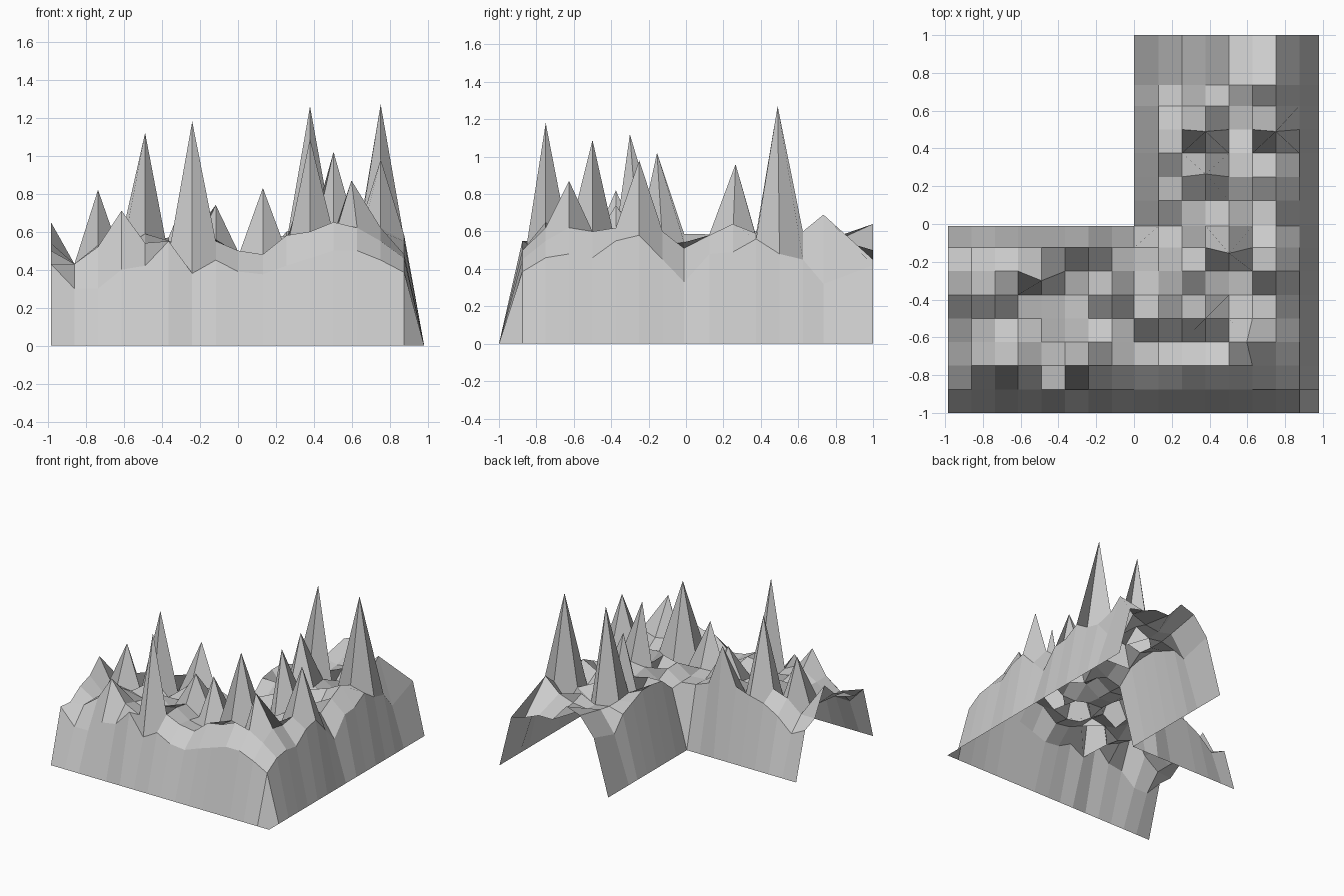
import bpy, bmesh, random

if "Cube" in bpy.data.objects:
    bpy.data.objects.remove(bpy.data.objects["Cube"])

random.seed(11)
NX, NY = 16, 15

# Grid lines in plan
xs = [-0.985 + 0.124 * i for i in range(NX)] + [0.98]
xs[8] = 0.0
ys = [-1 + 0.125 * j for j in range(14)] + [0.735, 1.0]
ys[8] = -0.01

# Height profiles just inside the borders
front = [.43, .30, .30, .40, .42, .55, .38, .45, .39, .375, .42, .46, .50, .50, .45, .385]
second = [.42, .43, .52, .71, .54, .48, 1.18, .55, .50, .48, .58, .60, .65, .62, .55, .46]
right = [.385, .46, .48, .46, .55, .58, .45, .33, .48, .49, .56, .48, .45, .32, .42]
right_inner = [.45, .55, .62, .60, .62, .98, .60, .51, .58, .64, .59, 1.27, .60, .69, .45]
left = [.43, .42, .50, .54, .65, .43, .38]
inner_left = [.38, .32, .43, .50, .53, .57, .87]
inner_back = [.58, .60, .60, .55, .50, .38, .45]
back = [.45, .60, .64, .50, .50, .45, .42]

# Spires: column, row -> height
peaks = {
    (2, 5): .82, (4, 6): 1.12, (7, 5): .74, (9, 4): .83, (11, 4): 1.09,
    (13, 3): .87, (12, 7): 1.02, (11, 10): .96, (11, 12): 1.26,
}
# Plan offsets of a few grid points
shift = {(4, 6): (0, -.05), (13, 3): (-.03, 0), (12, 7): (0, -.03),
         (11, 10): (0, .015), (11, 12): (0, -.01), (14, 12): (0, -.01)}


def inside(i, j):
    return j <= 8 or i >= 8


def height(i, j):
    base = random.uniform(.45, .59)
    if i == NX or j == 0 or (j == 8 and i <= 8) or (i == 8 and j > 8):
        return 0                      # foot of the slopes
    if (i, j) in peaks:
        return peaks[i, j]
    if j == 1:
        return front[i]
    if i == NX - 1:
        return right[j - 1]
    if j == NY:
        return back[i - 9]
    if j == 2:
        return second[i]
    if i == NX - 2:
        return right_inner[j - 1]
    if i == 0:
        return left[j - 1]
    if j == 7 and i < 7:
        return inner_left[i]
    if i == 9 and j > 8:
        return inner_back[j - 9]
    return .43 if i == 1 else base


# L-shaped spiky surface: slopes down to the ground on four sides, two ends open
bm = bmesh.new()
grid = {}
for j in range(NY + 1):
    for i in range(NX + 1):
        if inside(i, j):
            dx, dy = shift.get((i, j), (0, 0))
            grid[i, j] = bm.verts.new((xs[i] + dx, ys[j] + dy, height(i, j)))
for i in range(NX):
    for j in range(NY):
        keys = [(i, j), (i + 1, j), (i + 1, j + 1), (i, j + 1)]
        if all(k in grid for k in keys):
            bm.faces.new([grid[k] for k in keys])

mesh = bpy.data.meshes.new("mountain_terrain")
bm.to_mesh(mesh)
bm.free()
terrain = bpy.data.objects.new("mountain_terrain", mesh)
bpy.context.collection.objects.link(terrain)
